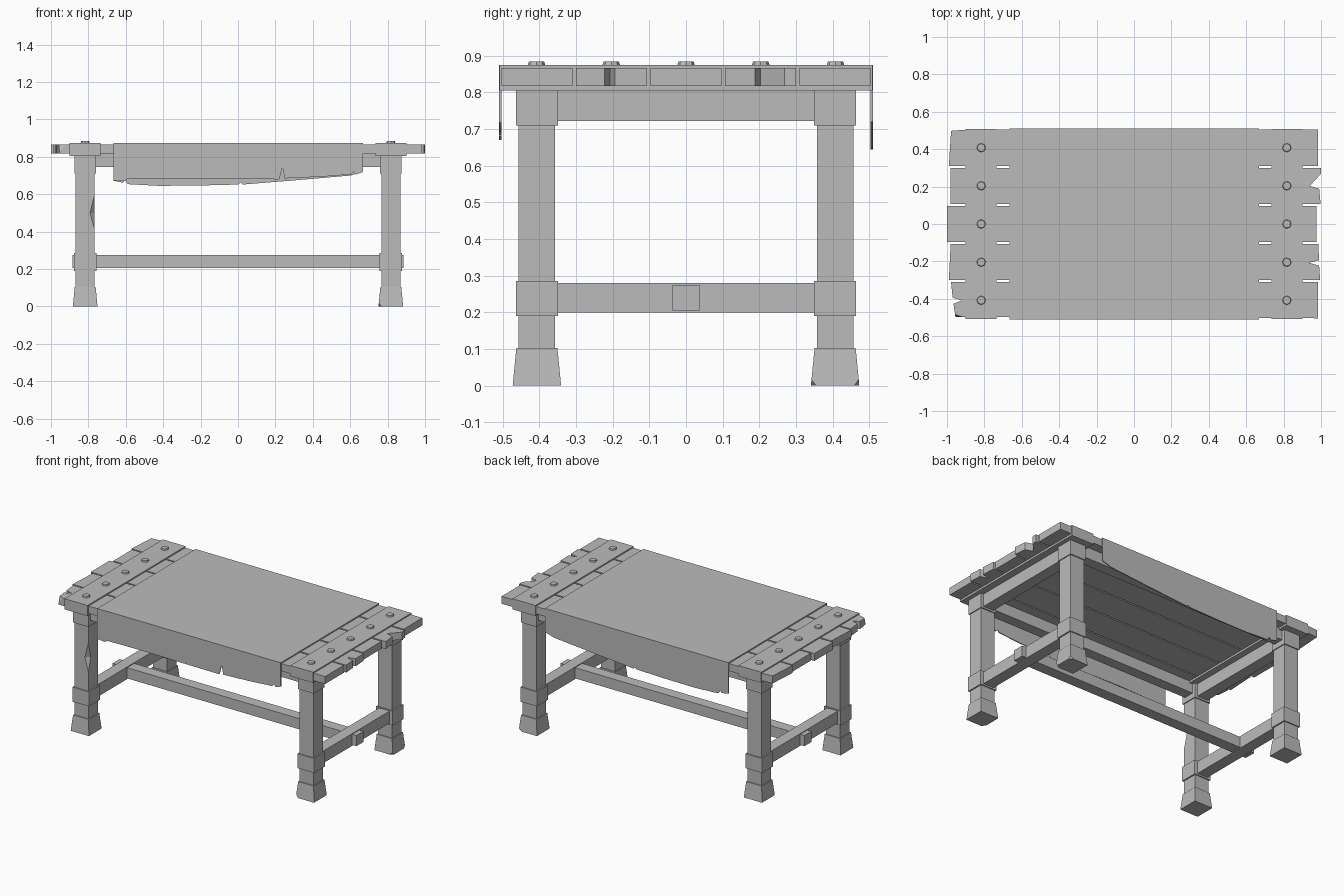
import bpy, bmesh
from mathutils import Vector

cube = bpy.data.objects.get("Cube")
if cube:
    bpy.data.objects.remove(cube, do_unlink=True)

# One flat grey for the whole table
GREY = (0.5, 0.5, 0.5, 1)
grey = bpy.data.materials.new("plain_grey")
grey.use_nodes = True
grey.diffuse_color = GREY
grey.node_tree.nodes["Principled BSDF"].inputs["Base Color"].default_value = GREY


def finish(name, bm):
    bmesh.ops.recalc_face_normals(bm, faces=bm.faces)
    mesh = bpy.data.meshes.new(name)
    bm.to_mesh(mesh)
    bm.free()
    mesh.materials.append(grey)
    obj = bpy.data.objects.new(name, mesh)
    bpy.context.collection.objects.link(obj)
    return obj


def add_box(bm, center, half, flare=1.0):
    """Box whose bottom is scaled by flare."""
    verts = bmesh.ops.create_cube(bm, size=2)["verts"]
    for v in verts:
        k = flare if v.co.z < 0 else 1
        v.co = Vector((v.co.x * half[0] * k, v.co.y * half[1] * k, v.co.z * half[2])) + Vector(center)


def box(name, center, half):
    bm = bmesh.new()
    add_box(bm, center, half)
    return finish(name, bm)


def prism(bm, points, offset):
    """Extrude a closed outline along an offset."""
    face = bm.faces.new([bm.verts.new(p) for p in points])
    new = bmesh.ops.extrude_face_region(bm, geom=[face])["geom"]
    bmesh.ops.translate(bm, vec=offset, verts=[g for g in new if isinstance(g, bmesh.types.BMVert)])


def chip(bm, point, normal):
    """Slice off everything beyond a plane and close the cut."""
    geom = bm.verts[:] + bm.edges[:] + bm.faces[:]
    cut = bmesh.ops.bisect_plane(bm, geom=geom, plane_co=point, plane_no=normal, clear_outer=True)
    edges = [g for g in cut["geom_cut"] if isinstance(g, bmesh.types.BMEdge)]
    bmesh.ops.holes_fill(bm, edges=edges, sides=0)


LEG_X, LEG_Y = 0.817, 0.407

# Legs: post, top block, joint block and flared foot
for sx, side in ((-1, "right"), (1, "left")):
    for sy, end in ((-1, "front"), (1, "back")):
        x, y = sx * LEG_X, sy * LEG_Y
        tag = f"{end}_{side}"
        post = box(f"leg_post_{tag}", (x, y, 0.42), (0.051, 0.05, 0.34))
        box(f"leg_cap_{tag}", (x, y, 0.7575), (0.057, 0.057, 0.0475))
        box(f"leg_joint_{tag}", (x, y, 0.2375), (0.06, 0.057, 0.0475))
        bm = bmesh.new()
        add_box(bm, (x, y, 0.0515), (0.056, 0.056, 0.0515), 1.18)
        if tag == "front_left":
            chip(bm, (x - 0.05, y - 0.066, 0), (-1, -0.6, -0.7))
        if tag == "back_left":
            chip(bm, (x + 0.066, y - 0.052, 0), (0.6, -1, -0.7))
            chip(bm, (x + 0.066, y + 0.052, 0), (0.6, 1, -0.7))
        finish(f"foot_{tag}", bm)

        # Gouge in the inner corner of one post
        if tag == "front_right":
            bm = bmesh.new()
            cx, cy = x + 0.051, y - 0.05
            ring = [bm.verts.new(p) for p in ((cx - 0.027, cy - 0.002, 0.5), (cx + 0.002, cy + 0.027, 0.5),
                                              (cx + 0.03, cy - 0.03, 0.5))]
            tips = [bm.verts.new((cx, cy, z)) for z in (0.41, 0.6)]
            for i in range(3):
                for tip in tips:
                    bm.faces.new((ring[i], ring[(i + 1) % 3], tip))
            cutter = finish("gouge_cutter", bm)
            cutter.hide_render = True
            cutter.hide_viewport = True
            cutter.display_type = 'WIRE'
            mod = post.modifiers.new("gouge", 'BOOLEAN')
            mod.operation, mod.object, mod.solver = 'DIFFERENCE', cutter, 'EXACT'

# End frames: apron, lower rail and plank clamp with studs
for sx, side in ((-1, "right"), (1, "left")):
    x = sx * LEG_X
    box(f"end_apron_{side}", (x, 0, 0.7635), (0.038, LEG_Y, 0.0415))
    box(f"end_rail_{side}", (x, 0, 0.24), (0.038, LEG_Y, 0.04))
    box(f"plank_clamp_{side}", (sx * 0.819, 0, 0.84), (0.083, 0.509, 0.035))
    bm = bmesh.new()
    for i in range(-2, 3):
        studs = bmesh.ops.create_cone(bm, cap_ends=True, segments=8, radius1=0.025, radius2=0.021, depth=0.012)
        bmesh.ops.translate(bm, verts=studs["verts"], vec=(x, i * 0.204, 0.878))
    finish(f"studs_{side}", bm)

# Long aprons under the top and the through stretcher
for sy, end in ((-1, "front"), (1, "back")):
    box(f"long_apron_{end}", (0, sy * LEG_Y, 0.782), (LEG_X, 0.035, 0.037))
box("long_stretcher", (0, 0, 0.24), (0.885, 0.037, 0.035))

# Worn plank ends, listed from front to back as (x, share of plank width)
right_ends = [
    [(-0.955, 0.04), (-0.965, 0.4), (-0.92, 0.49), (-0.97, 0.57), (-0.978, 1)],
    [(-0.99, 0), (-0.98, 1)],
    [(-1, 0), (-1, 1)],
    [(-0.98, 0), (-0.98, 1)],
    [(-0.99, 0), (-0.978, 0.97), (-0.9, 1)],
]
left_ends = [
    [(0.985, 0), (0.985, 1)],
    [(0.995, 0), (0.99, 0.4), (0.935, 0.48), (0.99, 0.55), (0.985, 1)],
    [(0.975, 0), (0.975, 1)],
    [(0.998, 0), (0.99, 0.42), (0.94, 0.5), (1, 0.84), (1, 1)],
    [(0.985, 0), (0.985, 1)],
]
WIDTH = 0.194
for i, (a, b) in enumerate(zip(right_ends, left_ends)):
    y0 = (i - 2) * 0.2035 - WIDTH / 2
    outline = [(x, y0 + t * WIDTH, 0.818) for x, t in b + a[::-1]]
    bm = bmesh.new()
    prism(bm, outline, (0, 0, 0.049))
    if i == 0:
        chip(bm, (-0.95, y0 + 0.012, 0.845), (-0.35, -1, 0.3))
    finish(f"plank_{i + 1}", bm)

# Cloth runner: flat top and two torn drapes
front_hem = [(-0.665, 0.675), (-0.61, 0.67), (-0.59, 0.682), (-0.3, 0.685), (0, 0.682), (0.22, 0.68),
             (0.238, 0.745), (0.25, 0.685), (0.45, 0.694), (0.605, 0.706), (0.617, 0.72), (0.63, 0.706),
             (0.667, 0.718)]
back_hem = [(-0.665, 0.672), (-0.615, 0.662), (-0.605, 0.675), (-0.59, 0.654), (-0.42, 0.645), (-0.2, 0.647),
            (0, 0.652), (0.015, 0.662), (0.025, 0.652), (0.3, 0.674), (0.6, 0.7), (0.667, 0.72)]
bm = bmesh.new()
add_box(bm, (0.001, 0, 0.871), (0.666, 0.51, 0.004))
for sy, hem in ((-1, front_hem), (1, back_hem)):
    outline = [(x, sy * 0.51, z) for x, z in [(-0.665, 0.867)] + hem + [(0.667, 0.867)]]
    prism(bm, outline, (0, -sy * 0.006, 0))
finish("cloth_runner", bm)
